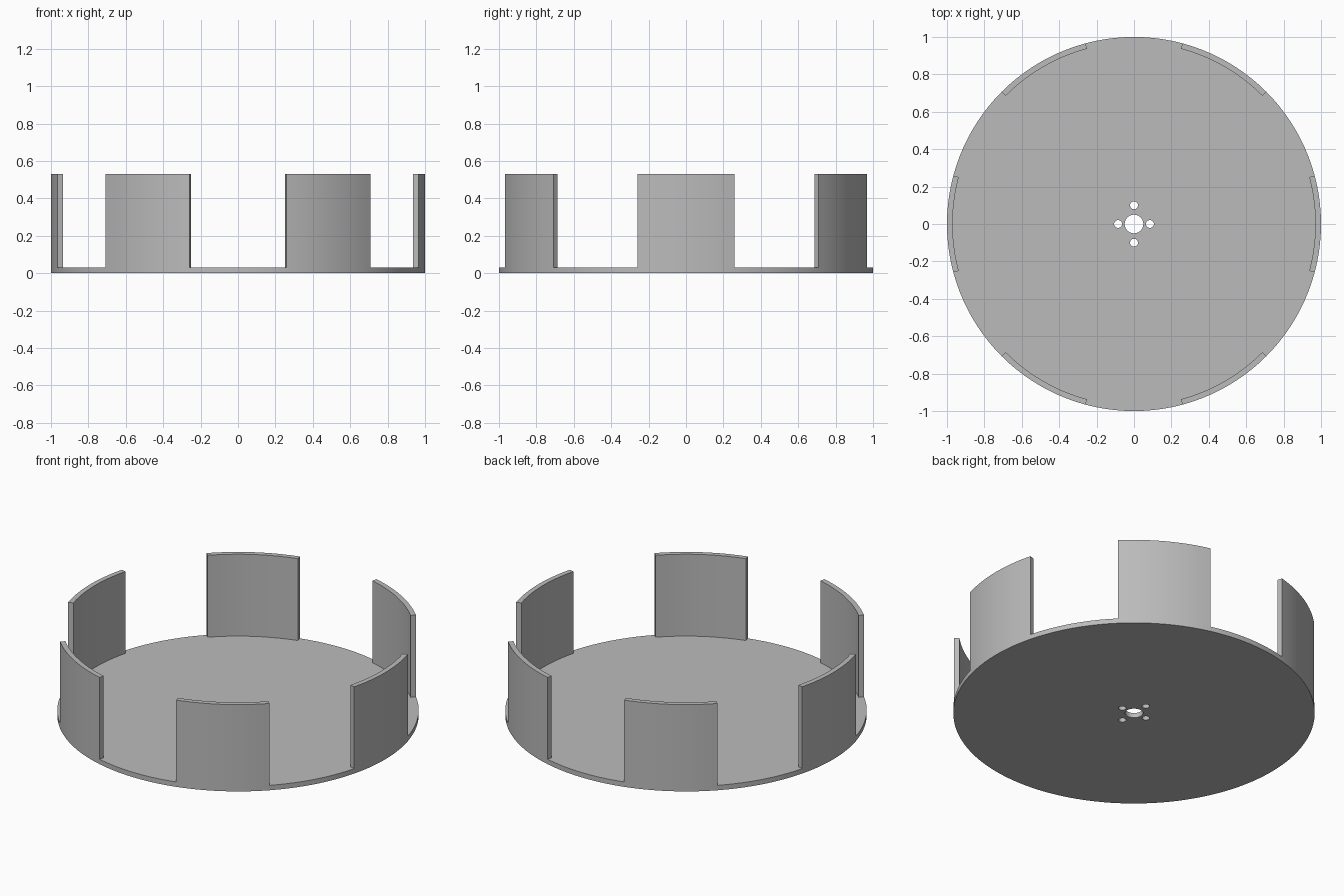
import bpy, bmesh
from math import cos, sin, radians, pi

RADIUS, INNER = 1.0, 0.97
FLOOR, TOP = 0.03, 0.53
HALF_ARC, STEPS = 15, 10

cube = bpy.data.objects.get("Cube")
if cube:
    bpy.data.objects.remove(cube, do_unlink=True)

# One plain grey for everything
grey = bpy.data.materials.new("plain grey")
grey.use_nodes = True
color = (0.5, 0.5, 0.5, 1)
grey.diffuse_color = color
grey.node_tree.nodes["Principled BSDF"].inputs["Base Color"].default_value = color


def prism(name, outline, z0, z1):
    """Extrude a flat outline from z0 up to z1."""
    bm = bmesh.new()
    face = bm.faces.new([bm.verts.new((x, y, z0)) for x, y in outline])
    top = bmesh.ops.extrude_face_region(bm, geom=[face])
    verts = [v for v in top["geom"] if isinstance(v, bmesh.types.BMVert)]
    bmesh.ops.translate(bm, verts=verts, vec=(0, 0, z1 - z0))
    bmesh.ops.recalc_face_normals(bm, faces=bm.faces)
    mesh = bpy.data.meshes.new(name)
    bm.to_mesh(mesh)
    bm.free()
    mesh.materials.append(grey)
    obj = bpy.data.objects.new(name, mesh)
    bpy.context.collection.objects.link(obj)
    return obj


def circle(r, count, cx=0, cy=0):
    return [(cx + r * cos(2 * pi * i / count), cy + r * sin(2 * pi * i / count))
            for i in range(count)]


def smooth(obj):
    bpy.ops.object.select_all(action="DESELECT")
    obj.select_set(True)
    bpy.context.view_layer.objects.active = obj
    bpy.ops.object.shade_smooth_by_angle(angle=radians(30))


# Base disc with a centre bore and four screw holes
base = prism("base_disc", circle(RADIUS, 120), 0, FLOOR)
holes = [(0.05, 0, 0)] + [(0.021, x, y) for x, y in
                          ((0.085, 0), (-0.085, 0), (0, 0.1), (0, -0.1))]
for r, x, y in holes:
    cutter = prism("hole_cutter", circle(r, 32, x, y), -0.1, 0.1)
    cut = base.modifiers.new("hole", "BOOLEAN")
    cut.operation, cut.solver, cut.object = "DIFFERENCE", "EXACT", cutter
    bpy.context.view_layer.objects.active = base
    bpy.ops.object.modifier_apply(modifier=cut.name)
    bpy.data.objects.remove(cutter, do_unlink=True)
smooth(base)

# Six curved wall segments around the rim
for n in range(6):
    angles = [radians(60 * n - HALF_ARC + 2 * HALF_ARC * i / STEPS)
              for i in range(STEPS + 1)]
    outline = [(RADIUS * cos(a), RADIUS * sin(a)) for a in angles]
    outline += [(INNER * cos(a), INNER * sin(a)) for a in reversed(angles)]
    smooth(prism(f"wall_segment_{n + 1}", outline, FLOOR, TOP))
